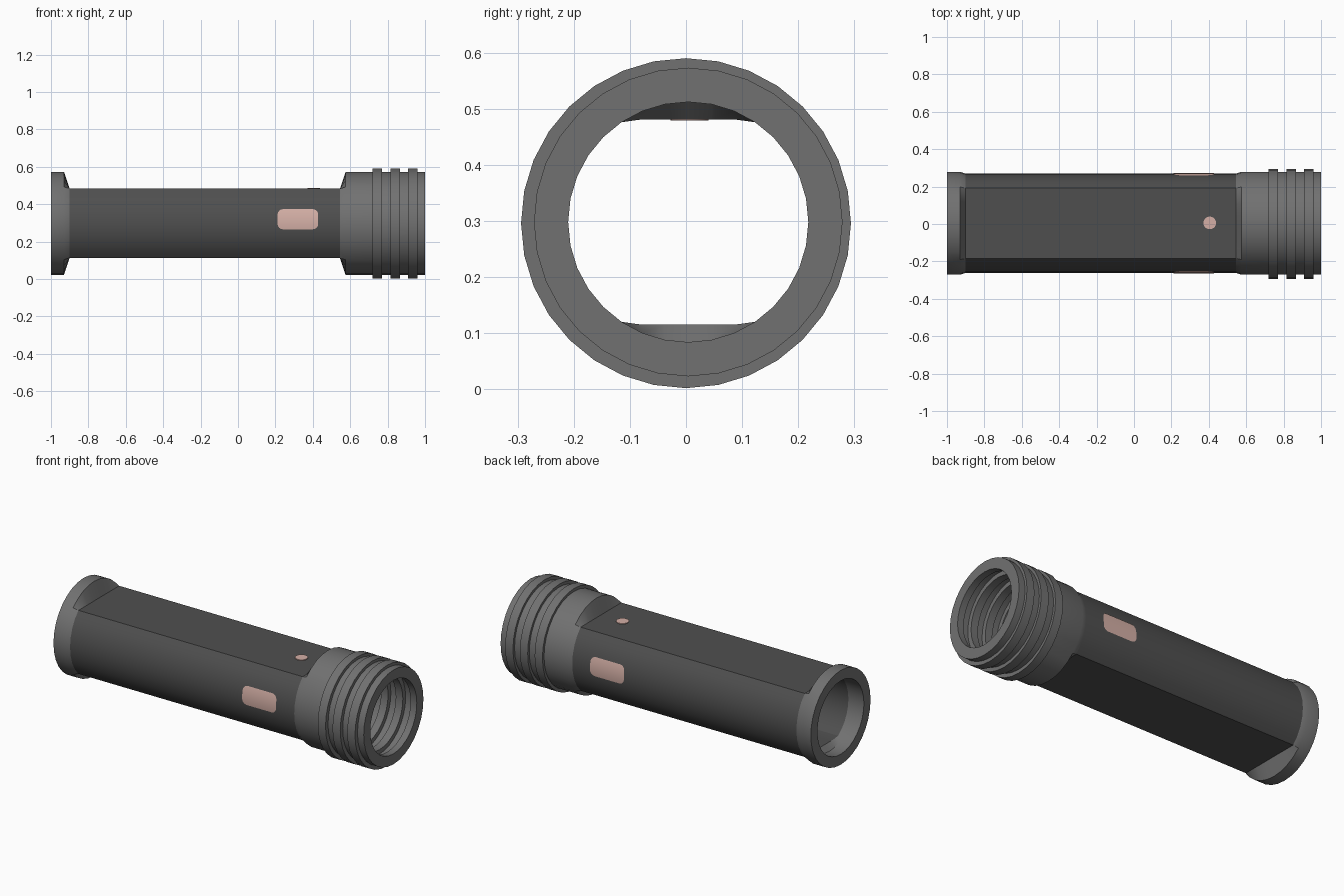
import bpy, bmesh, math

if "Cube" in bpy.data.objects:
    bpy.data.objects.remove(bpy.data.objects["Cube"])

N = 32                      # sides of every round section
CY, CZ = 0.004, 0.298       # tube axis
R_CAP, R_BODY, R_BORE = 0.275, 0.265, 0.214
FLAT, FLAT_IN = 0.185, 0.183  # half height of the flats, outside and inside


def material(name, rgb):
    m = bpy.data.materials.new(name)
    m.diffuse_color = (*rgb, 1)
    m.use_nodes = True
    m.node_tree.nodes["Principled BSDF"].inputs["Base Color"].default_value = m.diffuse_color
    return m


cap_grey = material("cap grey", (0.165, 0.165, 0.165))
body_grey = material("body dark grey", (0.078, 0.078, 0.078))
pink = material("pale pink", (0.66, 0.43, 0.38))


def finish(name, bm, mat, smooth=True):
    bmesh.ops.recalc_face_normals(bm, faces=bm.faces)
    me = bpy.data.meshes.new(name)
    bm.to_mesh(me)
    bm.free()
    me.materials.append(mat)
    ob = bpy.data.objects.new(name, me)
    bpy.context.collection.objects.link(ob)
    if smooth:
        bpy.ops.object.select_all(action='DESELECT')
        ob.select_set(True)
        bpy.context.view_layer.objects.active = ob
        bpy.ops.object.shade_smooth_by_angle(angle=math.radians(25))
    return ob


def loft(name, sections, mat, cyclic=False, cy=CY, cz=CZ):
    """Skin circles (x, radius[, flat height]) along x; flats clamp z."""
    bm = bmesh.new()
    rings = []
    for x, r, *flat in sections:
        lim = flat[0] if flat else 9
        ring = []
        for i in range(N):
            a = 2 * math.pi * i / N
            z = max(-lim, min(lim, r * math.sin(a)))
            ring.append(bm.verts.new((x, cy + r * math.cos(a), cz + z)))
        rings.append(ring)
    pairs = list(zip(rings, rings[1:]))
    if cyclic:
        pairs.append((rings[-1], rings[0]))
    for a, b in pairs:
        for i in range(N):
            j = (i + 1) % N
            bm.faces.new((a[i], a[j], b[j], b[i]))
    return finish(name, bm, mat)


X0, X1 = -0.9, 0.545

# Barrel with flat top and bottom
loft("barrel", [(X0, R_BODY, FLAT), (X1, R_BODY, FLAT),
                (X1, R_BORE, FLAT_IN), (X0, R_BORE, FLAT_IN)], body_grey, True)

# Rear collar, blending from the round rim to the flatted barrel
loft("rear_collar", [(X0, R_BORE, FLAT_IN), (-0.93, R_BORE), (-1, R_BORE),
                     (-1, R_CAP), (-0.93, R_CAP), (X0, R_BODY, FLAT)], cap_grey)

# Front head with grooved bore
ridges = [(0.72, 0.77), (0.815, 0.865), (0.91, 0.96)]
head = [(X1, R_BODY, FLAT), (0.575, R_CAP), (1, R_CAP), (1, R_BORE)]
for a, b in reversed(ridges):
    head += [(b, R_BORE), (b, 0.24), (a, 0.24), (a, R_BORE)]
head += [(0.575, R_BORE), (X1, R_BORE, FLAT_IN)]
loft("head", head, cap_grey)

# Raised grip rings
for k, (a, b) in enumerate(ridges):
    loft(f"grip_ring_{k + 1}", [(a, 0.27), (a, 0.294), (b, 0.294), (b, 0.27)],
         cap_grey, cy=0, cz=0.296)

# Curved side panels with rounded corners
for side, name in ((-1, "front_panel"), (1, "back_panel")):
    bm = bmesh.new()
    xc, zc, hl, hh, rad = 0.32, 0.022, 0.109, 0.054, 0.03
    rows = []
    steps = 12
    for i in range(steps + 1):
        dz = -hh * math.cos(math.pi * i / steps)
        over = max(0, abs(dz) - (hh - rad))
        w = hl - rad + math.sqrt(max(0, rad ** 2 - over ** 2))
        z = zc + dz
        y = CY + side * math.sqrt(0.2675 ** 2 - z ** 2)
        rows.append([bm.verts.new((xc + s * w, y, CZ + z)) for s in (-1, 1)])
    for p, q in zip(rows, rows[1:]):
        bm.faces.new((p[0], p[1], q[1], q[0]))
    ob = finish(name, bm, pink)

# Round button on the top flat
bm = bmesh.new()
bmesh.ops.create_cone(bm, cap_ends=True, segments=20, radius1=0.034, radius2=0.034, depth=0.008)
bmesh.ops.translate(bm, verts=bm.verts, vec=(0.405, 0.006, CZ + FLAT))
finish("top_button", bm, pink)
